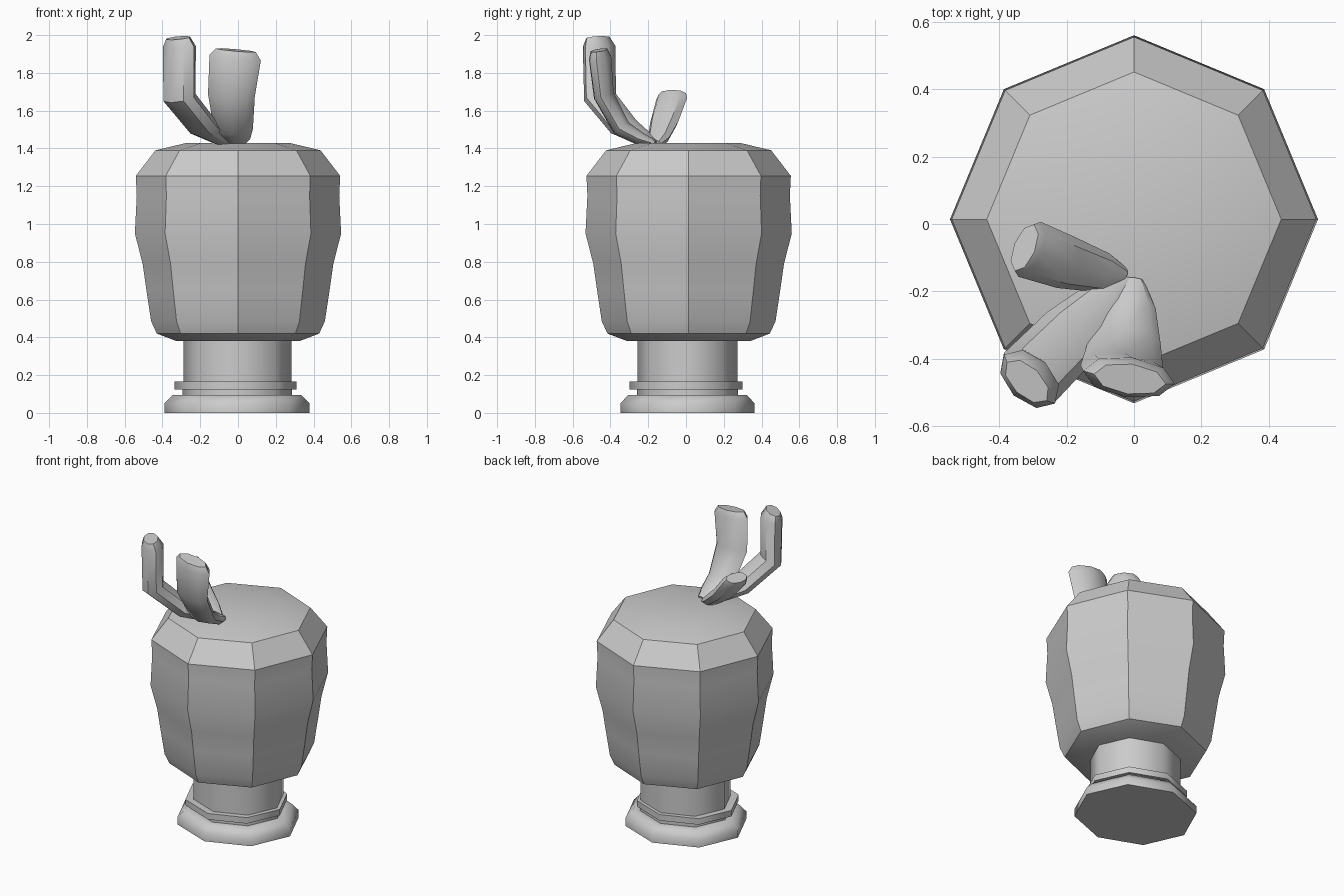
import bpy, bmesh, math
from mathutils import Vector

if "Cube" in bpy.data.objects:
    bpy.data.objects.remove(bpy.data.objects["Cube"])


def loft(name, rings, angle):
    """Skin a list of equal-length vertex rings, cap both ends, smooth by angle."""
    bm = bmesh.new()
    loops = [[bm.verts.new(p) for p in ring] for ring in rings]
    n = len(loops[0])
    for a, b in zip(loops, loops[1:]):
        for i in range(n):
            j = (i + 1) % n
            bm.faces.new((a[i], a[j], b[j], b[i]))
    bm.faces.new(loops[0][::-1])
    bm.faces.new(loops[-1])
    bmesh.ops.recalc_face_normals(bm, faces=bm.faces)
    mesh = bpy.data.meshes.new(name)
    bm.to_mesh(mesh)
    bm.free()
    ob = bpy.data.objects.new(name, mesh)
    bpy.context.collection.objects.link(ob)
    bpy.ops.object.select_all(action='DESELECT')
    ob.select_set(True)
    bpy.context.view_layer.objects.active = ob
    bpy.ops.object.shade_smooth_by_angle(angle=math.radians(angle))
    return ob


def turned(name, profile, center, y_scale=1.0, angle=30):
    """Eight-sided turned solid from (radius, z) points."""
    rings = []
    for r, z in profile:
        rings.append([Vector((center[0] + r * math.cos(k * math.pi / 4),
                              center[1] + r * y_scale * math.sin(k * math.pi / 4), z))
                      for k in range(8)])
    return loft(name, rings, angle)


def prong(name, wide, sections):
    """Flattened bent tube; sections are (centre, half width, half thickness)."""
    wide = Vector(wide).normalized()
    pts = [Vector(s[0]) for s in sections]
    rings = []
    for i, (_, a, b) in enumerate(sections):
        t = (pts[min(i + 1, len(pts) - 1)] - pts[max(i - 1, 0)]).normalized()
        thick = t.cross(wide).normalized()
        across = thick.cross(t)
        rings.append([pts[i] + across * a * math.cos(k * math.pi / 4)
                      + thick * b * math.sin(k * math.pi / 4) for k in range(8)])
    return loft(name, rings, 40)


# Stepped foot, collar ring and neck
turned("foot", [(.384, 0), (.384, .05), (.34, .095), (.29, .095), (.29, .13)],
       (-.005, .008), .925, 50)
turned("collar", [(.323, .125), (.323, .165)], (-.013, 0), .925, 50)
turned("neck", [(.286, .09), (.286, .40)], (-.003, .008), .925, 50)

# Faceted bulging body with a shallow domed top
turned("body", [(.325, .38), (.43, .42), (.46, .485), (.485, .65), (.505, .79),
                (.546, .95), (.536, 1.15), (.541, 1.255), (.437, 1.39), (.27, 1.43)],
       (0, .014))

# Three bent prongs growing from one spot near the front of the top
prong("tall_prong", (.72, -.69, 0), [
    ((-.02, -.165, 1.425), .035, .02),
    ((-.09, -.23, 1.455), .07, .04),
    ((-.185, -.33, 1.515), .10, .06),
    ((-.31, -.455, 1.67), .105, .07),
    ((-.31, -.46, 1.94), .105, .068),
    ((-.318, -.467, 1.985), .082, .045)])
prong("wide_prong", (1, -.15, 0), [
    ((0, -.165, 1.425), .03, .02),
    ((-.01, -.24, 1.45), .075, .035),
    ((-.025, -.34, 1.505), .105, .05),
    ((-.035, -.435, 1.68), .125, .055),
    ((-.015, -.455, 1.88), .138, .06),
    ((-.012, -.46, 1.92), .108, .045)])
prong("short_prong", (.4, .9, 0), [
    ((-.03, -.16, 1.425), .03, .02),
    ((-.09, -.145, 1.455), .06, .04),
    ((-.20, -.115, 1.54), .08, .05),
    ((-.31, -.075, 1.665), .088, .05),
    ((-.325, -.07, 1.69), .075, .038)])
